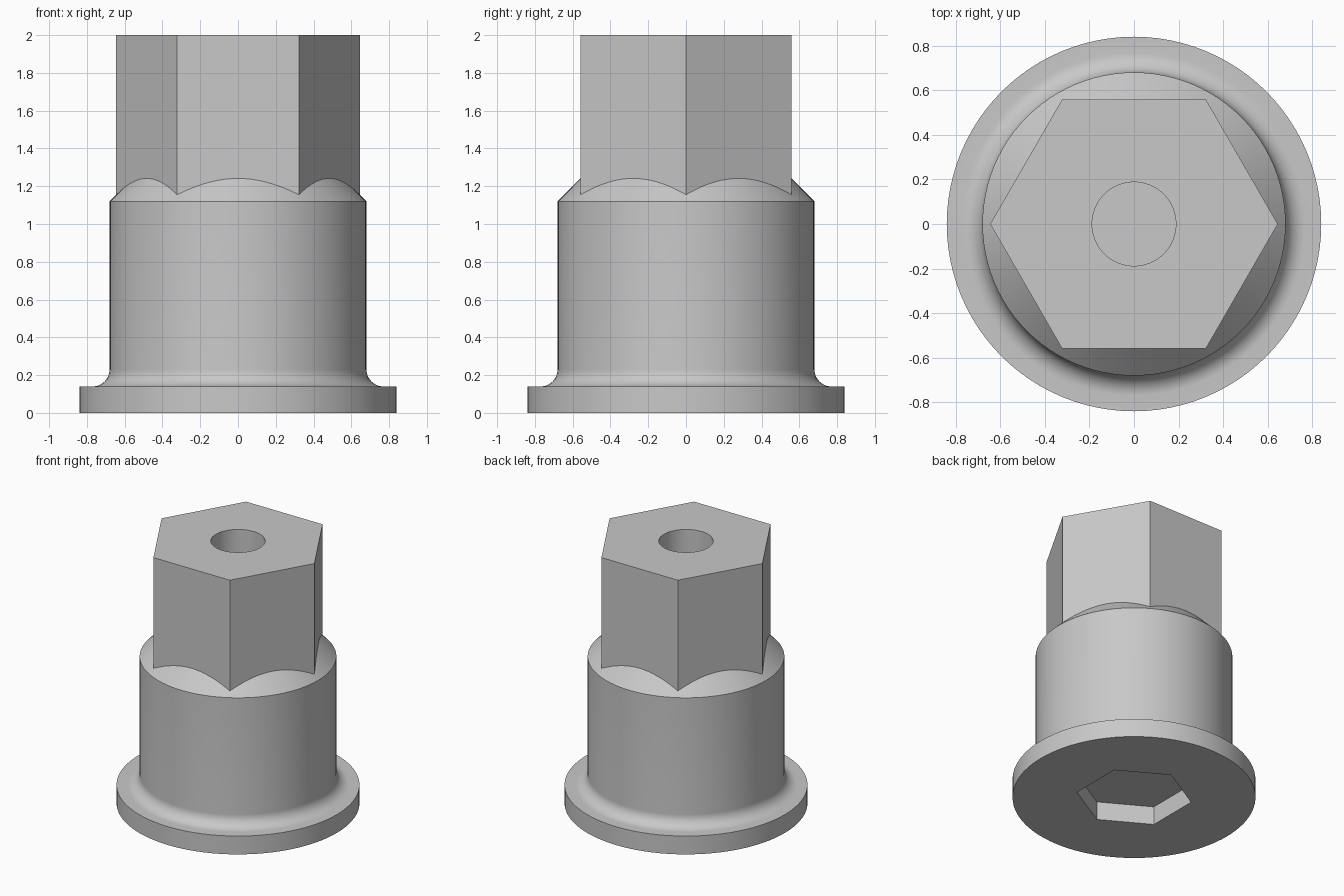
import bpy, bmesh
from math import sin, cos, pi, radians

cube = bpy.data.objects.get("Cube")
if cube:
    bpy.data.objects.remove(cube, do_unlink=True)

# One plain metal colour
metal = bpy.data.materials.new("grey metal")
metal.use_nodes = True
COLOR = (0.58, 0.58, 0.58, 1)
metal.diffuse_color = COLOR
metal.node_tree.nodes["Principled BSDF"].inputs["Base Color"].default_value = COLOR


def make_object(name, bm):
    bmesh.ops.recalc_face_normals(bm, faces=bm.faces)
    mesh = bpy.data.meshes.new(name)
    bm.to_mesh(mesh)
    bm.free()
    mesh.materials.append(metal)
    obj = bpy.data.objects.new(name, mesh)
    bpy.context.collection.objects.link(obj)
    return obj


def prism(name, sides, radius, z0, z1, turn=0):
    """Upright prism, first corner at angle turn from +x."""
    bm = bmesh.new()
    ring = [bm.verts.new((radius * cos(turn + 2 * pi * i / sides),
                          radius * sin(turn + 2 * pi * i / sides), z0))
            for i in range(sides)]
    face = bm.faces.new(ring)
    top = bmesh.ops.extrude_face_region(bm, geom=[face])["geom"]
    bmesh.ops.translate(bm, vec=(0, 0, z1 - z0),
                        verts=[g for g in top if isinstance(g, bmesh.types.BMVert)])
    return make_object(name, bm)


def lathe(name, profile, steps):
    """Revolve (radius, height) points and close both ends."""
    bm = bmesh.new()
    rings = [[bm.verts.new((r * cos(2 * pi * i / steps), r * sin(2 * pi * i / steps), z))
              for i in range(steps)] for r, z in profile]
    for low, high in zip(rings, rings[1:]):
        for i in range(steps):
            j = (i + 1) % steps
            bm.faces.new((low[i], low[j], high[j], high[i]))
    bm.faces.new(rings[0][::-1])
    bm.faces.new(rings[-1])
    return make_object(name, bm)


def combine(target, other, operation):
    mod = target.modifiers.new(operation.lower(), "BOOLEAN")
    mod.operation = operation
    mod.solver = "EXACT"
    mod.object = other
    bpy.context.view_layer.objects.active = target
    bpy.ops.object.modifier_apply(modifier=mod.name)
    bpy.data.objects.remove(other, do_unlink=True)


# Flange, concave fillet, barrel and chamfered shoulder
FLANGE, BARREL, FILLET, FLANGE_TOP = 0.84, 0.68, 0.09, 0.14
profile = [(FLANGE, 0), (FLANGE, FLANGE_TOP)]
for i in range(13):
    t = pi / 2 * i / 12
    profile.append((BARREL + FILLET * (1 - sin(t)), FLANGE_TOP + FILLET * (1 - cos(t))))
profile += [(BARREL, 1.12), (0.5, 1.3)]
body = lathe("flanged_hex_body", profile, 96)

# Hexagonal head, blind round bore in the top, hexagonal socket underneath
combine(body, prism("hex_head", 6, 0.645, 0.9, 2.0), "UNION")
combine(body, prism("bore_cutter", 64, 0.188, 1.4, 2.1), "DIFFERENCE")
combine(body, prism("socket_cutter", 6, 0.4, -0.1, 0.14, pi / 6), "DIFFERENCE")

bpy.ops.object.select_all(action="DESELECT")
body.select_set(True)
bpy.context.view_layer.objects.active = body
bpy.ops.object.shade_smooth_by_angle(angle=radians(30))
